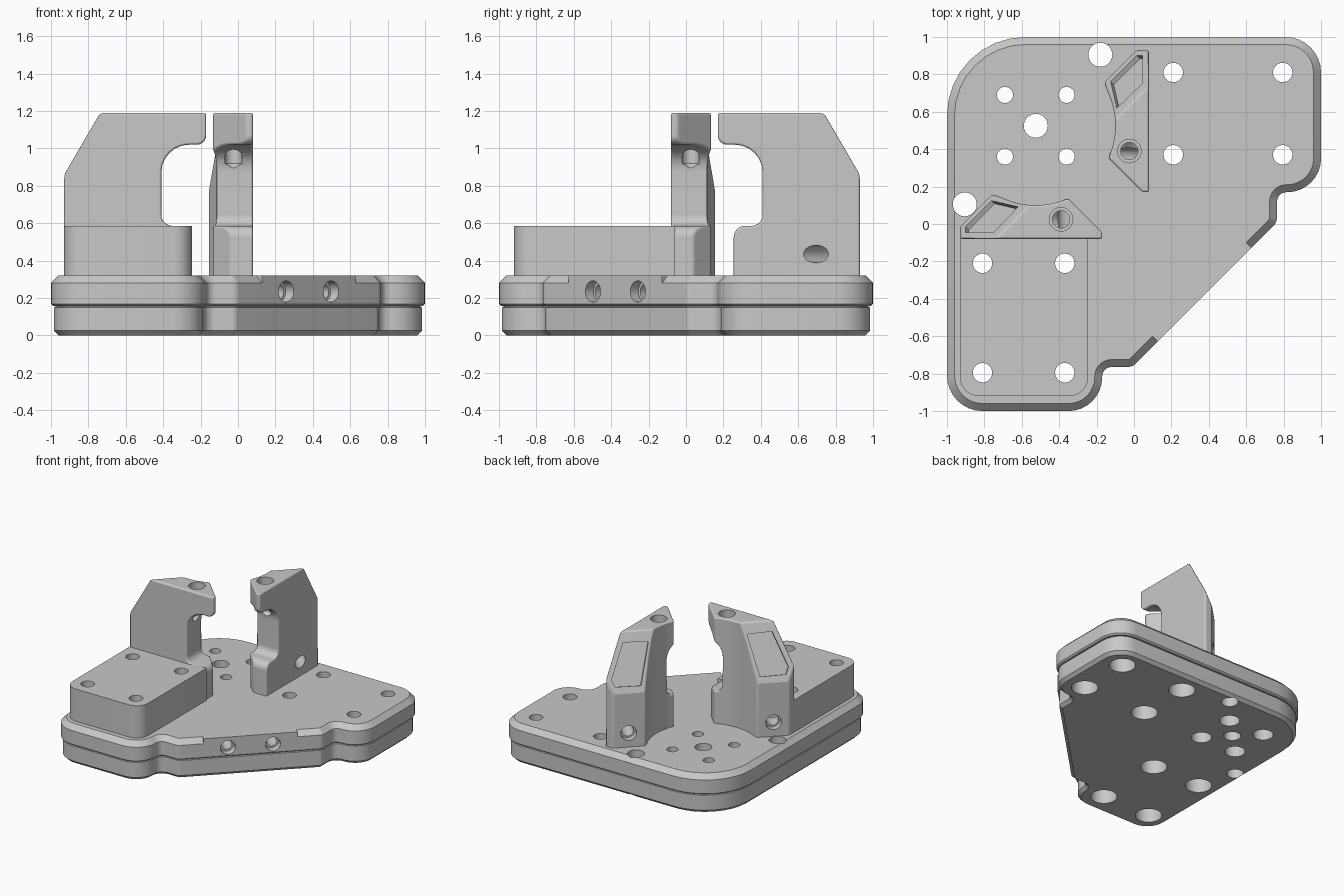
import bpy, bmesh, math
from mathutils import Matrix, Vector

if "Cube" in bpy.data.objects:
    bpy.data.objects.remove(bpy.data.objects["Cube"])

grey = bpy.data.materials.new("machined grey")
grey.use_nodes = True
COLOR = (0.58, 0.58, 0.58, 1)
grey.diffuse_color = COLOR
grey.node_tree.nodes["Principled BSDF"].inputs["Base Color"].default_value = COLOR


def finish(bm, name):
    bmesh.ops.recalc_face_normals(bm, faces=bm.faces)
    mesh = bpy.data.meshes.new(name)
    bm.to_mesh(mesh)
    bm.free()
    obj = bpy.data.objects.new(name, mesh)
    bpy.context.collection.objects.link(obj)
    mesh.materials.append(grey)
    return obj


def rounded(points, steps=8):
    """Turn (x, y, radius) corners into a polyline with tangent arcs."""
    out = []
    for i, (x, y, r) in enumerate(points):
        p = Vector((x, y))
        if r == 0:
            out.append(p)
            continue
        a = (Vector(points[i - 1][:2]) - p).normalized()
        b = (Vector(points[(i + 1) % len(points)][:2]) - p).normalized()
        half = a.angle(b) / 2
        centre = p + (a + b).normalized() * r / math.sin(half)
        start = p + a * r / math.tan(half) - centre
        end = p + b * r / math.tan(half) - centre
        sweep = start.angle_signed(end)
        for k in range(steps + 1):
            out.append(centre + Matrix.Rotation(-sweep * k / steps, 2) @ start)
    return out


def inset(loop, d):
    """Offset a counter-clockwise outline inward."""
    out = []
    for i, p in enumerate(loop):
        a = (p - loop[i - 1]).normalized()
        b = (loop[(i + 1) % len(loop)] - p).normalized()
        na, nb = Vector((-a.y, a.x)), Vector((-b.y, b.x))
        out.append(p + (na + nb) * d / (1 + na.dot(nb)))
    return out


def loft(bm, rings):
    """Skin a stack of equal-length rings and cap both ends."""
    rows = [[bm.verts.new(v) for v in ring] for ring in rings]
    for lo, hi in zip(rows, rows[1:]):
        for i in range(len(lo)):
            bm.faces.new((lo[i - 1], lo[i], hi[i], hi[i - 1]))
    bm.faces.new(rows[0][::-1])
    bm.faces.new(rows[-1])


def prism(bm, loop, lo, hi, axis="z"):
    place = (lambda p, h: (p[0], p[1], h)) if axis == "z" else (lambda p, h: (p[0], h, p[1]))
    loft(bm, [[place(p, h) for p in loop] for h in (lo, hi)])


def drill(bm, origin, direction, steps):
    """Stepped round cutter; steps are (radius, distance along direction)."""
    turn = Vector(direction).to_track_quat("Z", "Y")
    n = 32
    loft(bm, [[Vector(origin) + turn @ Vector((r * math.cos(math.tau * k / n),
                                               r * math.sin(math.tau * k / n), d))
               for k in range(n)] for r, d in steps])


def boolean(obj, cutter, op="DIFFERENCE"):
    mod = obj.modifiers.new(op.lower(), "BOOLEAN")
    mod.object, mod.operation, mod.solver = cutter, op, "EXACT"
    return mod


def bake(obj, *helpers):
    bpy.context.view_layer.update()
    deps = bpy.context.evaluated_depsgraph_get()
    mesh = bpy.data.meshes.new_from_object(obj.evaluated_get(deps))
    obj.modifiers.clear()
    obj.data = mesh
    for h in helpers:
        bpy.data.objects.remove(h)


def flip(x, y):
    return -y, -x


# Base: two stacked plates with a groove between and chamfered rims
diag = Vector((1, -1, 0)).normalized()
along = Vector((1, 1, 0)).normalized()
face = Vector((.3775, -.3775, 0))
half = [(-1, -1, .19), (-.17, -1, .18), (-.17, -.765, .05), (-.01, -.765, .06)]
land = [(*(face + along * s).xy, 0) for s in (-.355, -.354, .354, .355)]
corners = [(-1, 1, .42)] + half + land + [(*flip(x, y), r) for x, y, r in half[::-1]]
outline = rounded(corners)
levels = [(.04, 0), (.015, .025), (.015, .148), (.025, .152), (.025, .156),
          (.012, .157), (0, .168), (0, .28), (.04, .32)]
rings = [[Vector((p.x, p.y, z)) for p in inset(outline, d)] for d, z in levels]
# The middle of the diagonal side keeps a square upper edge
for p, top in zip(outline, rings[-1]):
    if abs(p.dot(along.xy)) < .3545 and p.dot(diag.xy) > .5:
        top.xy = p
bm = bmesh.new()
loft(bm, rings)
base = finish(bm, "base_plate")

# Raised pad
bm = bmesh.new()
prism(bm, rounded([(-.93, -.06, 0), (-.93, -.92, .1), (-.245, -.92, .1), (-.245, -.06, 0)]), .3, .585)
pad = finish(bm, "raised_pad")

# Drilled holes with counterbores underneath
bm = bmesh.new()
up = (0, 0, 1)
for x in (.21, .795):
    for y in (.37, .81):
        for px, py in ((x, y), flip(x, y)):
            drill(bm, (px, py, 0), up, [(.1, -.1), (.1, .14), (.052, .14), (.052, .8)])
for x in (-.69, -.36):
    for y in (.36, .69):
        drill(bm, (x, y, 0), up, [(.077, -.1), (.077, .14), (.043, .14), (.043, .5)])
for x, y in ((-.525, .525), (-.18, .905), (-.905, .105)):
    drill(bm, (x, y, 0), up, [(.064, -.1), (.064, .5)])
for s in (-.17, .17):
    drill(bm, face + along * s + Vector((0, 0, .235)), -diag,
          [(.057, -.1), (.057, .06), (.042, .06), (.042, .3)])
holes = finish(bm, "hole_cutter")
boolean(base, holes)
boolean(pad, holes)
bake(base)
bake(pad, holes)

# Clamp post: plan shape with a concave arc, cut by a sloping plane
bm = bmesh.new()
arc = [Vector((-.525 + .425 * math.cos(a), .525 + .425 * math.sin(a)))
       for a in (math.radians(294 - 4.8 * k) for k in range(10))]
plan = [(-.93, -.08), (-.165, -.08), (-.165, -.05)] + arc + [(-.755, .16), (-.93, -.015)]
prism(bm, plan, .3, 1.19)
normal = Vector((-1.7, 1.7, 1))
corner = Vector((-.93, -.015, .76))
cut = bmesh.ops.bisect_plane(bm, geom=bm.verts[:] + bm.edges[:] + bm.faces[:],
                             plane_co=corner, plane_no=normal, clear_outer=True)
bmesh.ops.contextual_create(bm, geom=[e for e in cut["geom_cut"] if isinstance(e, bmesh.types.BMEdge)])
post = finish(bm, "right_clamp_post")

# Side profile giving the hooked throat and lower ledge
bm = bmesh.new()
side = [(-1.1, .2, 0), (-.255, .2, 0), (-.255, .585, .06), (-.41, .585, .06),
        (-.41, 1.02, .15), (-.17, 1.02, .05), (-.17, 1.3, 0), (-1.1, 1.3, 0)]
prism(bm, rounded(side, 6), -.3, .4, "y")
profile = finish(bm, "throat_profile")
boolean(post, profile, "INTERSECT")
post.modifiers.new("merge slivers", "WELD").merge_threshold = .007
bevel = post.modifiers.new("soft edges", "BEVEL")
bevel.width, bevel.segments, bevel.limit_method = .013, 5, "ANGLE"
bevel.angle_limit = math.radians(35)
bevel.use_clamp_overlap = False

# Sloped pocket, top socket and cross hole in the post
bm = bmesh.new()
n = normal.normalized()
pocket = [Vector((x, y, corner.z - 1.7 * (y - x - .915)))
          for x, y in ((-.9, -.045), (-.9, -.015), (-.762, .125), (-.62, .092), (-.752, -.045))]
loft(bm, [[p + n * d for p in pocket] for d in (-.025, .1)])
drill(bm, (-.39, .025, 1.19), (0, 0, -1), [(.063, -.1), (.063, .1), (.046, .1), (.046, .27), (.01, .3)])
drill(bm, (-.845, .07, .435), diag, [(.06, -.1), (.06, .05), (.047, .05), (.047, .5)])
sockets = finish(bm, "post_cutter")
boolean(post, sockets).use_self = True
bake(post, profile, sockets)

# Second post reflected across the diagonal
twin = post.copy()
twin.data = post.data.copy()
twin.name = "left_clamp_post"
twin.data.transform(Matrix(((0, -1, 0, 0), (-1, 0, 0, 0), (0, 0, 1, 0), (0, 0, 0, 1))))
twin.data.flip_normals()
bpy.context.collection.objects.link(twin)

for obj in bpy.context.view_layer.objects:
    obj.select_set(obj in (base, pad, post, twin))
bpy.context.view_layer.objects.active = base
bpy.ops.object.shade_smooth_by_angle(angle=math.radians(20))
for obj in (post, twin):
    obj.modifiers.new("even shading", "WEIGHTED_NORMAL").keep_sharp = True
